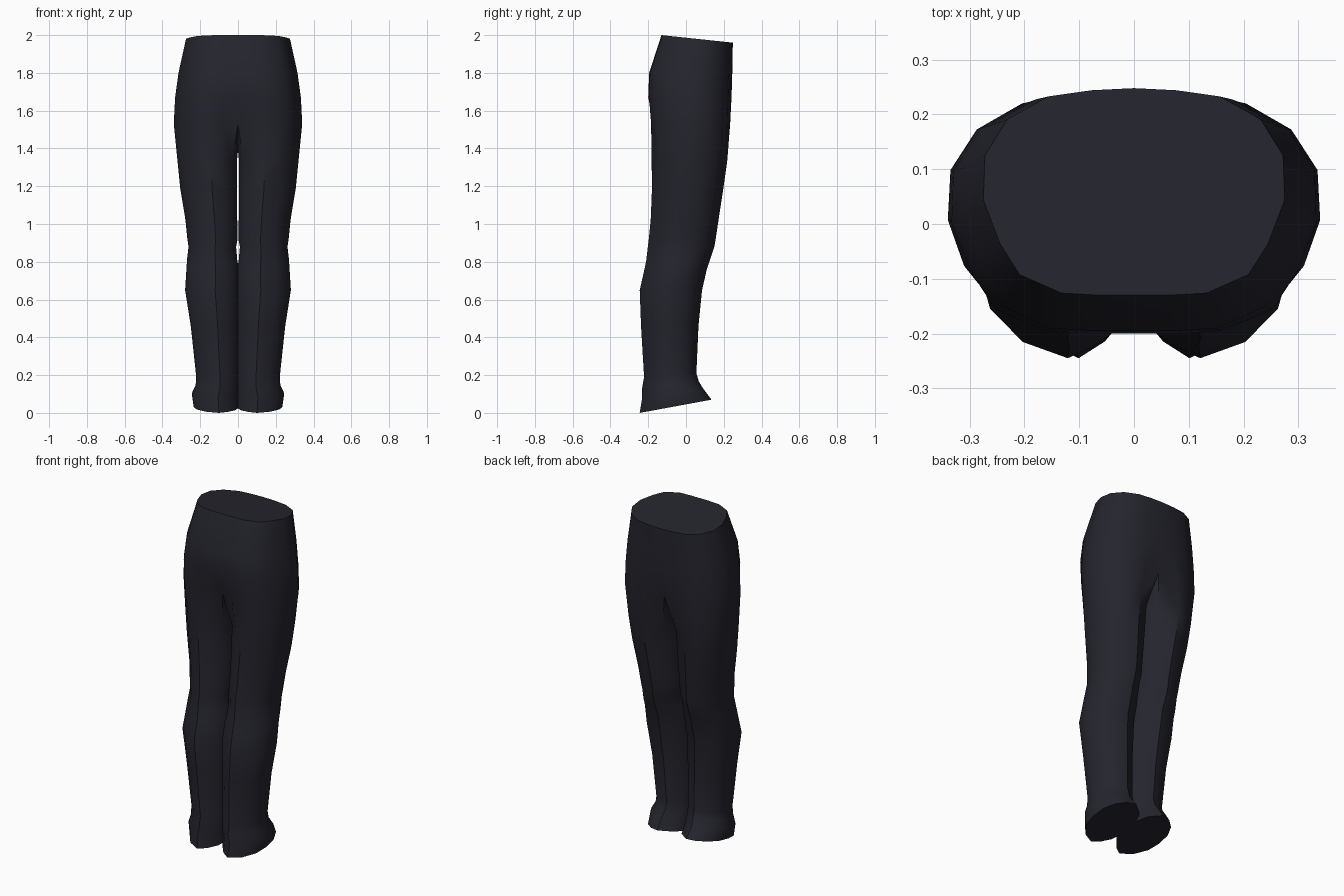
import bpy
import bmesh

cube = bpy.data.objects.get("Cube")
if cube:
    bpy.data.objects.remove(cube, do_unlink=True)

# Dark cloth material
cloth = bpy.data.materials.new("dark_navy_cloth")
cloth.use_nodes = True
colour = (0.018, 0.018, 0.027, 1)
cloth.diffuse_color = colour
shader = next(n for n in cloth.node_tree.nodes if n.type == "BSDF_PRINCIPLED")
shader.inputs["Base Color"].default_value = colour
shader.inputs["Roughness"].default_value = 0.9

# Cross-sections of one side: (across, depth), from front centre round the outside
# to the back centre, then two points on the inner side
HIP = [(0, -1), (.22, -1), (.48, -.98), (.76, -.8), (.89, -.5), (1, -.08), (.99, .35),
       (.84, .7), (.57, .92), (.28, .98), (0, 1), (0, .4), (0, -.4)]
LEG = [(.08, -.6), (.24, -.84), (.44, -1), (.73, -.82), (.94, -.45), (1, -.08), (.98, .35),
       (.85, .7), (.64, .93), (.42, 1), (.12, .7), (0, .3), (0, -.25)]

# Levels from waist to hem: height, inner x, outer x, front y, back y
HIP_LEVELS = [
    (1.98, 0, .275, -.13, .248),
    (1.8, 0, .315, -.195, .245),
    (1.67, 0, .333, -.2, .241),
    (1.53, 0, .34, -.187, .236),
]
LEG_LEVELS = [
    (1.33, .006, .32, -.182, .218),
    (1.19, .005, .306, -.18, .198),
    (1.02, .004, .278, -.187, .172),
    (.92, .002, .268, -.197, .157),
    (.88, .01, .262, -.202, .15),
    (.81, .004, .27, -.21, .127),
    (.76, -.004, .273, -.22, .11),
    (.65, -.004, .28, -.245, .085),
    (.46, -.004, .25, -.238, .066),
    (.2, -.004, .222, -.222, .055),
    (.15, -.004, .224, -.232, .067),
    (.105, -.004, .245, -.232, .09),
    (.035, -.004, .235, -.245, .135),
]
# Slope of the waist and hem edges, front to back
SLOPES = {1.98: -.02, .2: .01, .15: .018, .105: .025, .035: .035}


def ring(bm, level, is_hip):
    z, inner, outer, front, back = level
    crotch = level == HIP_LEVELS[-1]
    verts = []
    for i, (hip, leg) in enumerate(zip(HIP, LEG)):
        blend = (.45 if crotch else 0) if is_hip else 1
        u, v = (h + (l - h) * blend for h, l in zip(hip, leg))
        if is_hip and hip[0] == 0:
            u = 0
        height = z + SLOPES.get(z, 0) * v
        if crotch and i > 10:
            height -= .14      # underside of the crotch hangs lower
        verts.append(bm.verts.new((inner + u * (outer - inner),
                                   (front + back) / 2 + v * (back - front) / 2, height)))
    return verts


# Left half: hip panel running into the trouser leg
bm = bmesh.new()
rings = [ring(bm, lv, True) for lv in HIP_LEVELS] + [ring(bm, lv, False) for lv in LEG_LEVELS]
count = len(HIP)
for n, (upper, lower) in enumerate(zip(rings, rings[1:])):
    for i in range(count):
        j = (i + 1) % count
        if n < len(HIP_LEVELS) - 1 and i >= 10:
            continue           # open along the middle where the halves join
        bm.faces.new((lower[i], lower[j], upper[j], upper[i]))
bm.faces.new(rings[0])
bm.faces.new(rings[-1][::-1])

mesh = bpy.data.meshes.new("trousers")
bm.to_mesh(mesh)
bm.free()
mesh.materials.append(cloth)
trousers = bpy.data.objects.new("trousers", mesh)
bpy.context.collection.objects.link(trousers)

# Mirror to the right half and smooth, keeping creases and edges
mirror = trousers.modifiers.new("right_half", "MIRROR")
mirror.merge_threshold = .0005
bpy.context.view_layer.objects.active = trousers
trousers.select_set(True)
bpy.ops.object.modifier_apply(modifier=mirror.name)
bpy.ops.object.shade_smooth_by_angle(angle=.7)
